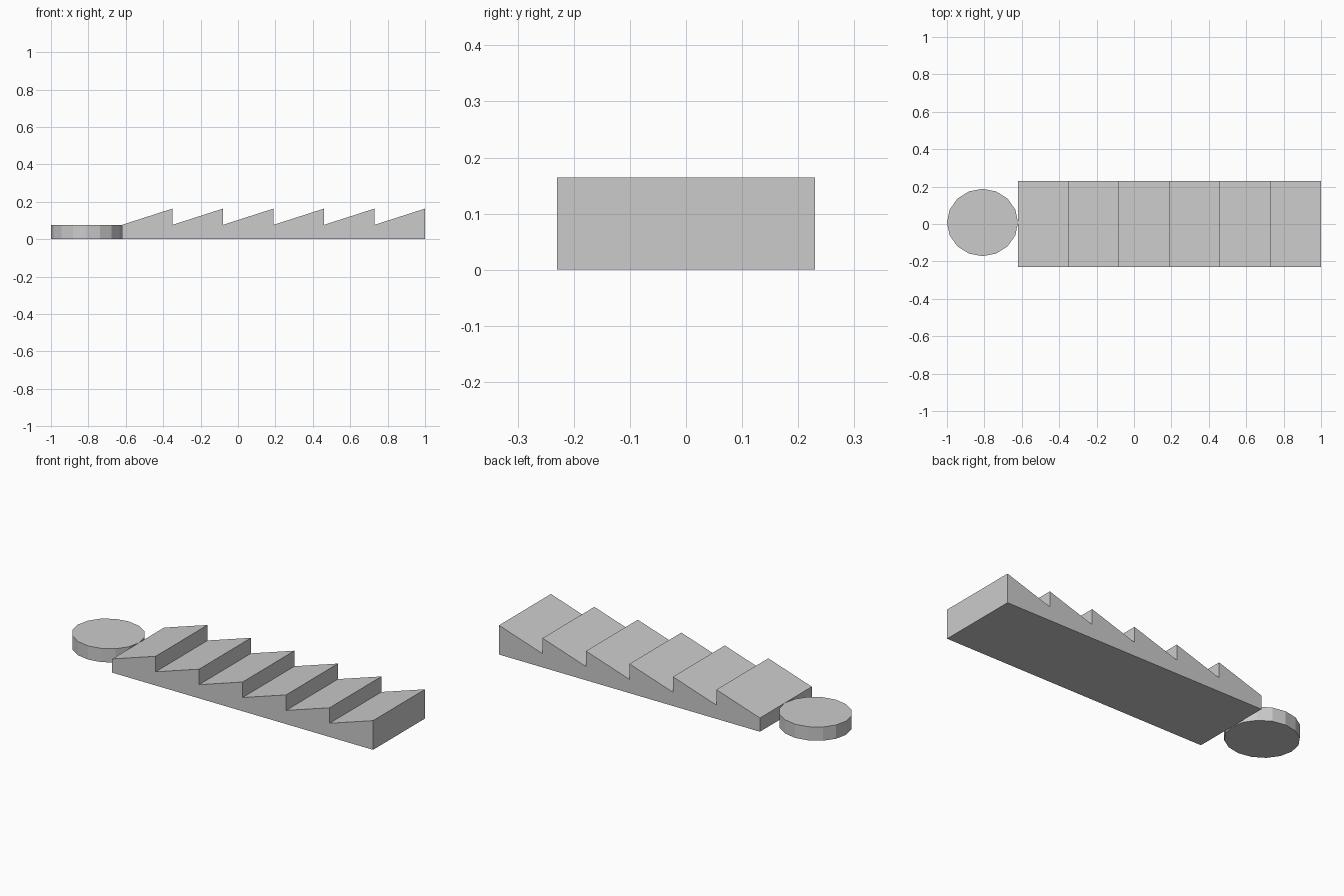
import bpy, bmesh

if "Cube" in bpy.data.objects:
    bpy.data.objects.remove(bpy.data.objects["Cube"])

BASE_Z, TOP_Z = 0.077, 0.164
X0, X1, HALF_W, TEETH = -0.62, 1.0, 0.23, 6


def finish(name, bm):
    bmesh.ops.recalc_face_normals(bm, faces=bm.faces)
    mesh = bpy.data.meshes.new(name)
    bm.to_mesh(mesh)
    bm.free()
    obj = bpy.data.objects.new(name, mesh)
    bpy.context.collection.objects.link(obj)
    return obj


# Sawtooth ramp: side profile extruded across the width
step = (X1 - X0) / TEETH
profile = [(X1, 0), (X0, 0)]
for i in range(TEETH):
    profile += [(X0 + i * step, BASE_Z), (X0 + (i + 1) * step, TOP_Z)]
bm = bmesh.new()
face = bm.faces.new([bm.verts.new((x, -HALF_W, z)) for x, z in profile])
side = bmesh.ops.extrude_face_region(bm, geom=[face])["geom"]
bmesh.ops.translate(bm, vec=(0, 2 * HALF_W, 0),
                    verts=[v for v in side if isinstance(v, bmesh.types.BMVert)])
finish("sawtooth_ramp", bm)

# Slightly oval 16-sided disc touching the low end
bm = bmesh.new()
bmesh.ops.create_cone(bm, cap_ends=True, segments=16, radius1=1, radius2=1, depth=1)
bmesh.ops.scale(bm, vec=(0.19, 0.18, BASE_Z), verts=bm.verts)
bmesh.ops.translate(bm, vec=(-0.81, 0.008, BASE_Z / 2), verts=bm.verts)
finish("end_disc", bm)
